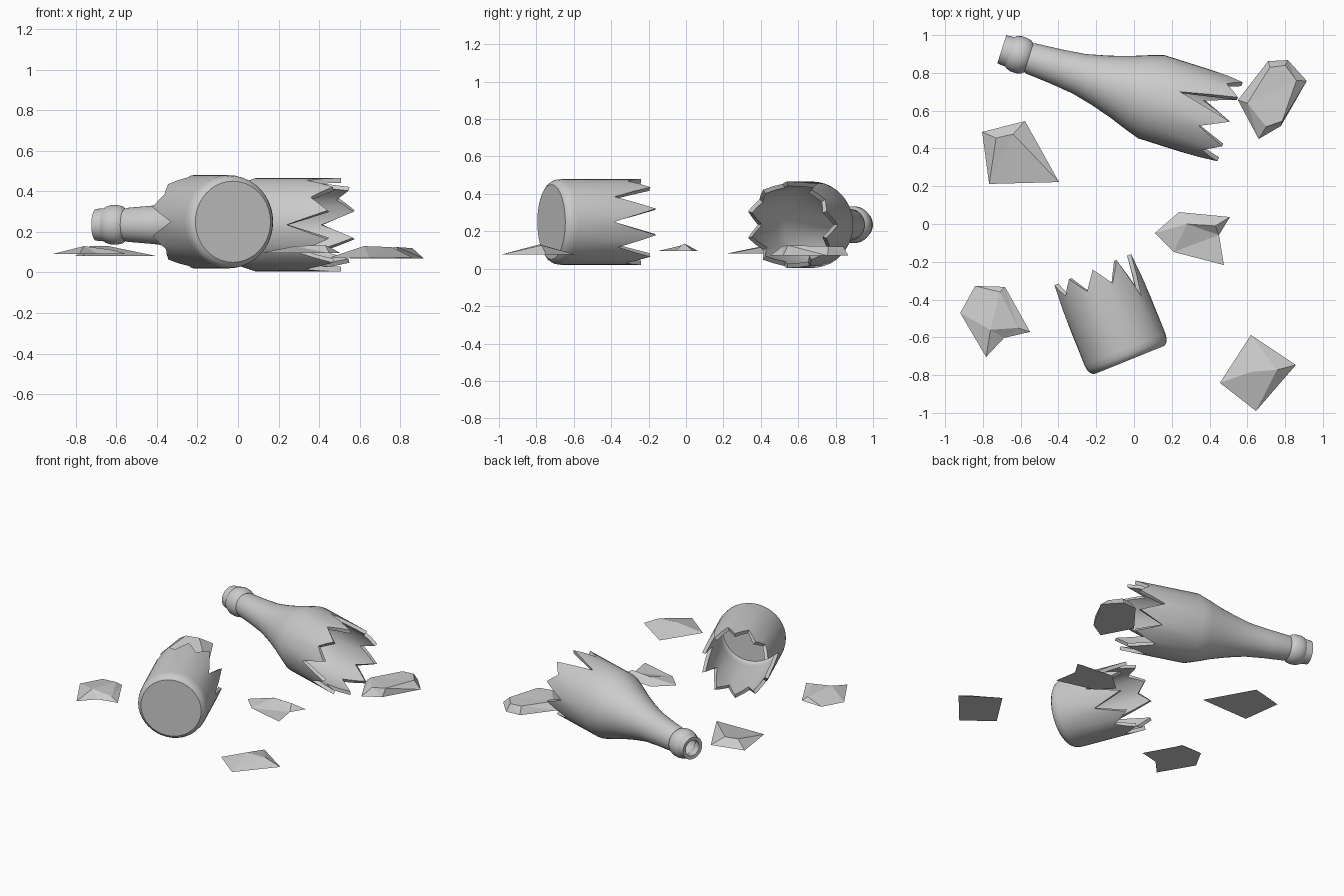
import bpy
from math import sin, cos, radians, pi
from mathutils import Vector
from mathutils.geometry import delaunay_2d_cdt

if "Cube" in bpy.data.objects:
    bpy.data.objects.remove(bpy.data.objects["Cube"])

SEG = 40    # sides of the glass
TEETH = 10  # broken points around the rim


def add_object(name, verts, faces):
    mesh = bpy.data.meshes.new(name)
    mesh.from_pydata(verts, [], faces)
    mesh.update()
    ob = bpy.data.objects.new(name, mesh)
    bpy.context.collection.objects.link(ob)
    return ob


def broken_lathe(name, origin, angle, profile, peak, valleys, capped):
    """Lathe (s, r) points along a horizontal axis, ending in a jagged rim."""
    d = Vector((cos(radians(angle)), sin(radians(angle)), 0))
    side = Vector((d.y, -d.x, 0))
    up = Vector((0, 0, 1))
    origin = Vector(origin)
    step = SEG // TEETH
    verts, faces = [], []

    def point(s, r, j):
        a = 2 * pi * j / SEG
        return origin + d * s + (up * cos(a) + side * sin(a)) * r

    for s, r in profile:
        verts += [point(s, r, j) for j in range(SEG)]
    # jagged rim: straight runs between peaks and valleys
    for j in range(SEG):
        k, f = divmod(j, step)
        t = 1 - abs(f / step * 2 - 1)
        verts.append(point(peak + (valleys[k] - peak) * t, profile[-1][1], j))
    for i in range(len(profile)):
        for j in range(SEG):
            n = (j + 1) % SEG
            faces.append((i * SEG + j, i * SEG + n, (i + 1) * SEG + n, (i + 1) * SEG + j))
    if capped:
        faces.append(tuple(reversed(range(SEG))))
    ob = add_object(name, verts, faces)
    # glass thickness
    mod = ob.modifiers.new("thickness", 'SOLIDIFY')
    mod.thickness = 0.024
    mod.offset = -1
    bpy.ops.object.select_all(action='DESELECT')
    ob.select_set(True)
    bpy.context.view_layer.objects.active = ob
    bpy.ops.object.convert(target='MESH')
    bpy.ops.object.shade_smooth_by_angle(angle=radians(32))


def shard(name, outline, ridge, z):
    """Flat-bottomed splinter with raised ridge points (x, y, z)."""
    n = len(outline)
    flat = [Vector(p) for p in outline] + [Vector(p[:2]) for p in ridge]
    edges = [(n + i, n + i + 1) for i in range(len(ridge) - 1)]
    co, _, tris, orig, _, _ = delaunay_2d_cdt(flat, edges, [list(range(n))], 1, 1e-5)
    heights = [z] * n + [p[2] for p in ridge]
    verts = [(c.x, c.y, heights[o[0]] if o else z) for c, o in zip(co, orig)]
    where = {o[0]: i for i, o in enumerate(orig) if o}
    bottom = [where[i] for i in range(n)]
    area = sum(outline[i - 1][0] * outline[i][1] - outline[i][0] * outline[i - 1][1]
               for i in range(n))
    if area > 0:
        bottom.reverse()
    add_object(name, verts, [tuple(t) for t in tris] + [tuple(bottom)])


# neck, shoulder and upper body
broken_lathe("bottle_top", (-0.70, 0.925, 0.235), -17.6,
             [(0, 0.078), (0.045, 0.082), (0.055, 0.09), (0.08, 0.098), (0.11, 0.098),
              (0.135, 0.092), (0.15, 0.079), (0.165, 0.084), (0.30, 0.095), (0.43, 0.11),
              (0.55, 0.139), (0.66, 0.172), (0.75, 0.205), (0.83, 0.231)],
             1.268, [1.116, 1.17, 1.06, 1.1, 1.1, 1.1, 1.1, 1.1, 1.19, 0.968], False)

# closed base with broken rim
broken_lathe("bottle_base", (-0.025, -0.72, 0.25), 112,
             [(0, 0.2), (0.012, 0.216), (0.03, 0.226), (0.06, 0.23)],
             0.516, [0.41, 0.29, 0.27, 0.31, 0.4, 0.4, 0.42, 0.25, 0.44, 0.42], True)

# loose shards
shard("shard_right_back",
      [(.55, .656), (.71, .862), (.815, .868), (.915, .757), (.778, .519), (.66, .45)],
      [(.60, .64, .115), (.70, .515, .12), (.785, .545, .125), (.86, .76, .12),
       (.80, .84, .12), (.72, .83, .12)], 0.07)
shard("shard_centre",
      [(.11, -.048), (.238, .063), (.508, .037), (.45, -.058), (.476, -.217), (.21, -.148)],
      [(.28, .0, .13), (.43, -.01, .135)], 0.095)
shard("shard_left_back",
      [(-.804, .487), (-.577, .545), (-.397, .222), (-.767, .212)],
      [(-.73, .455, .13), (-.64, .476, .13)], 0.08)
shard("shard_left_front",
      [(-.92, -.471), (-.841, -.328), (-.683, -.333), (-.55, -.571), (-.688, -.603), (-.783, -.704)],
      [(-.71, -.36, .115), (-.614, -.55, .11), (-.76, -.56, .13)], 0.09)
shard("shard_right_front",
      [(.455, -.841), (.619, -.587), (.857, -.746), (.646, -.99)],
      [(.62, -.783, .13), (.757, -.772, .125)], 0.075)
